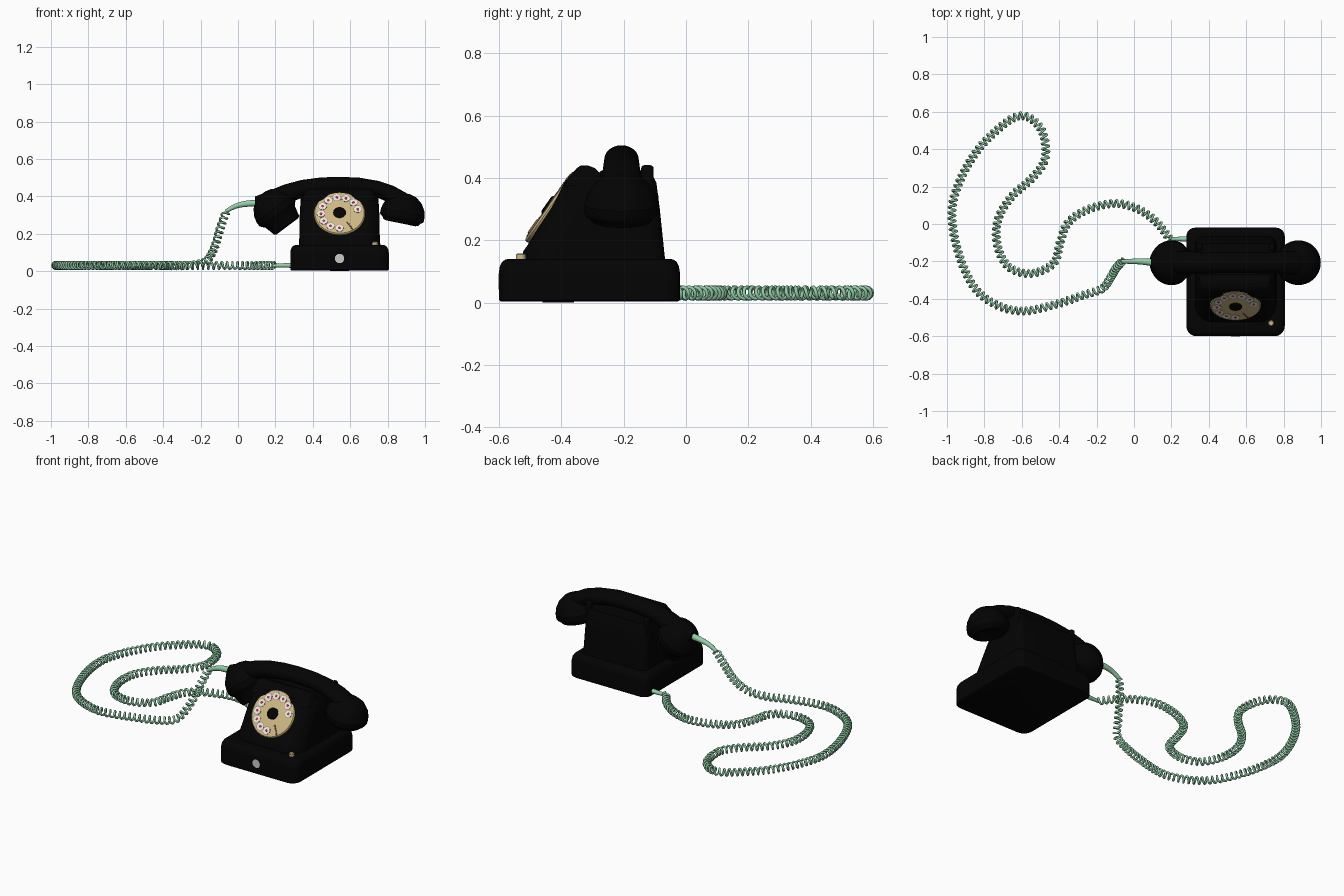
import bpy, bmesh, math
from mathutils import Vector, Matrix

if "Cube" in bpy.data.objects:
    bpy.data.objects.remove(bpy.data.objects["Cube"])


def material(name, r, g, b):
    m = bpy.data.materials.new(name)
    m.use_nodes = True
    m.diffuse_color = (r, g, b, 1)
    m.node_tree.nodes["Principled BSDF"].inputs["Base Color"].default_value = (r, g, b, 1)
    return m


BLACK = material("black_bakelite", .001, .001, .001)
TAN = material("tan_dial", .62, .48, .23)
BRASS = material("dark_brass", .25, .18, .09)
GREEN = material("green_cord", .29, .62, .39)
WHITE = material("white_enamel", .8, .8, .8)
RED = material("red_mark", .5, .03, .05)
GREY = material("light_grey", .6, .6, .58)

CX = .543     # middle of the telephone
HY = -.207    # handset line
TAU = math.tau


def finish(name, bm, mat):
    bmesh.ops.recalc_face_normals(bm, faces=bm.faces)
    me = bpy.data.meshes.new(name)
    bm.to_mesh(me)
    bm.free()
    me.materials.append(mat)
    ob = bpy.data.objects.new(name, me)
    bpy.context.collection.objects.link(ob)
    bpy.ops.object.select_all(action='DESELECT')
    ob.select_set(True)
    bpy.context.view_layer.objects.active = ob
    bpy.ops.object.shade_smooth_by_angle(angle=math.radians(40))


def loft(name, rings, mat, matrix=Matrix()):
    """Skin a list of equal closed rings and cap both ends."""
    bm = bmesh.new()
    vs = [[bm.verts.new(p) for p in ring] for ring in rings]
    n = len(vs[0])
    for a, b in zip(vs, vs[1:]):
        for i in range(n):
            j = (i + 1) % n
            bm.faces.new((a[i], a[j], b[j], b[i]))
    bm.faces.new(vs[0])
    bm.faces.new(vs[-1])
    bm.transform(matrix)
    finish(name, bm, mat)


def rounded_rect(hw, yf, yb, rf, rb, z, n=8):
    """Plan outline with separate front and back corner radii."""
    pts = []
    corners = ((hw - rf, yf + rf, rf, 3), (hw - rb, yb - rb, rb, 0),
               (rb - hw, yb - rb, rb, 1), (rf - hw, yf + rf, rf, 2))
    for x, y, r, quarter in corners:
        for k in range(n + 1):
            a = (quarter + k / n) * math.pi / 2
            pts.append((CX + x + r * math.cos(a), y + r * math.sin(a), z))
    return pts


def circle(r, z, n=40):
    return [(r * math.cos(TAU * i / n), r * math.sin(TAU * i / n), z) for i in range(n)]


def lathe(name, profile, mat, matrix, n=40):
    loft(name, [circle(r, z, n) for r, z in profile], mat, matrix)


def disc(name, r, z0, z1, mat, matrix, n=32):
    lathe(name, ((r, z0), (r, z1)), mat, matrix, n)


def box(name, size, mat, matrix, bevel):
    bm = bmesh.new()
    bmesh.ops.create_cube(bm, size=1, matrix=matrix @ Matrix.Diagonal((*size, 1)))
    bmesh.ops.bevel(bm, geom=bm.edges[:], offset=bevel, segments=3,
                    profile=.5, affect='EDGES')
    finish(name, bm, mat)


def tube(name, points, radii, mat, sides):
    """Round wire along points, turned into a mesh."""
    cu = bpy.data.curves.new(name, 'CURVE')
    cu.dimensions = '3D'
    cu.bevel_depth = 1
    cu.bevel_resolution = sides
    cu.use_fill_caps = True
    sp = cu.splines.new('POLY')
    sp.points.add(len(points) - 1)
    for q, p, r in zip(sp.points, points, radii):
        q.co = (*p, 1)
        q.radius = r
    ob = bpy.data.objects.new(name, cu)
    bpy.context.collection.objects.link(ob)
    cu.materials.append(mat)
    bpy.ops.object.select_all(action='DESELECT')
    ob.select_set(True)
    bpy.context.view_layer.objects.active = ob
    bpy.ops.object.convert(target='MESH')
    bpy.ops.object.shade_smooth_by_angle(angle=math.radians(65))


def spline(pts, steps=24):
    """Catmull-Rom samples through the points."""
    p = [pts[0]] + pts + [pts[-1]]
    out = []
    for a, b, c, d in zip(p, p[1:], p[2:], p[3:]):
        for k in range(steps):
            t = k / steps
            out.append(.5 * (2 * b + (c - a) * t + (2 * a - 5 * b + 4 * c - d) * t * t
                             + (3 * b - a - 3 * c + d) * t ** 3))
    return out + [pts[-1]]


# Base: rounded slab with a softened top edge, on a low foot pad
rings = []
for inset, z in ((.006, .004), (0, .009), (0, .1), (.003, .118), (.01, .131), (.02, .138), (.032, .141)):
    rings.append(rounded_rect(.263 - inset, -.6 + inset, -.02 - inset, .055, .045, z))
loft("base", rings, BLACK)
disc("foot_pad", .05, 0, .01, BLACK, Matrix.Translation((CX, -.41, 0)))

# Body: sloped front with broad rounded front corners
rings = []
for z, hw, yf, yb in ((.13, .219, -.526, -.066), (.165, .216, -.522, -.07), (.185, .215, -.508, -.072),
                      (.3, .213, -.437, -.084), (.385, .208, -.39, -.095), (.405, .2, -.375, -.105)):
    rings.append(rounded_rect(hw, yf, yb, .1, .04, z))
loft("body", rings, BLACK)

# Hood above the dial, leaning back into the cradle
rings = []
for z, hw, yf, yb in ((.375, .2, -.396, -.255), (.415, .19, -.365, -.275),
                      (.432, .18, -.35, -.292), (.44, .165, -.338, -.315)):
    rings.append(rounded_rect(hw, yf, yb, .045 if z < .42 else .025, .01, z))
loft("dial_hood", rings, BLACK)

# Rear cradle prongs
for side, label in ((-1, "right"), (1, "left")):
    box("cradle_prong_" + label, (.03, .04, .1), BLACK,
        Matrix.Translation((CX + side * .193, -.124, .391)), .01)

# Handset: arched handle lofted through oval sections
rings = []
for x, top, low, hy in ((.092, .4, .285, .04), (.13, .414, .29, .06), (.18, .436, .31, .066),
                        (.25, .464, .355, .062), (.34, .488, .392, .058), (.44, .501, .41, .056),
                        (.54, .505, .415, .055), (.65, .5, .41, .056), (.75, .483, .392, .058),
                        (.83, .457, .355, .062), (.9, .418, .32, .064), (.95, .378, .3, .055),
                        (.98, .345, .3, .035)):
    mid, hz = (top + low) / 2, (top - low) / 2
    rings.append([(x, HY + hy * c, mid + hz * s) for c, s, _ in circle(1, 0, 24)])
loft("handset_handle", rings, BLACK)


def facing(x, z, ax, az):
    rot = Vector((ax, 0, az)).to_track_quat('Z', 'Y').to_matrix().to_4x4()
    return Matrix.Translation((x, HY, z)) @ rot


dome = [(.02, -.1), (.055, -.09), (.09, -.062), (.112, -.025), (.117, -.002), (.119, 0), (.119, .03)]
lathe("earpiece", dome + [(.114, .038), (.104, .043), (.094, .058), (.08, .062), (.07, .055)],
      BLACK, facing(.882, .317, -.2, -.98))
lathe("mouthpiece", dome + [(.113, .04), (.098, .055), (.083, .114), (.074, .12), (.06, .1)],
      BLACK, facing(.192, .336, .6, -.8))

# Dial: tan wheel, ringed number spots, hub and finger stop
dial = Matrix.Translation((CX, -.4315, .306)) @ Matrix.Rotation(math.radians(55), 4, 'X')
lathe("dial_wheel", ((.121, -.012), (.135, -.006), (.137, .004), (.132, .01), (.119, .012)), TAN, dial, 48)
lathe("dial_hub", ((.034, .01), (.034, .016), (.028, .02)), BLACK, dial, 32)
for i in range(10):
    a = math.radians(13 + 28.5 * i)
    spot = dial @ Matrix.Translation((.1 * math.cos(a), .1 * math.sin(a), 0))
    disc(f"finger_hole_rim_{i}", .0235, .01, .0128, BRASS, spot, 20)
    disc(f"finger_hole_{i}", .021, .01, .0136, WHITE, spot, 20)
    disc(f"number_mark_{i}", .008, .01, .0144, RED, spot, 10)
stop = dial @ Matrix.Rotation(math.radians(-57), 4, 'Z') @ Matrix.Translation((.1, 0, .014))
box("finger_stop", (.06, .006, .006), BRASS, stop, .0015)

# Small fittings on the base
lathe("top_button", ((.016, .13), (.016, .154), (.012, .158)), TAN, Matrix.Translation((.733, -.53, 0)), 20)
disc("front_badge", .025, 0, .004, GREY,
     Matrix.Translation((CX, -.597, .068)) @ Matrix.Rotation(math.pi / 2, 4, 'X'))

# Cord sleeves
tube("base_sleeve", [(.3, -.08, .032), (.24, -.08, .031), (.185, -.08, .03)], (.015, .012, .009), GREEN, 3)
sleeve = spline([Vector(p) for p in ((.11, HY, .365), (.04, -.2, .36), (-.015, -.2, .347), (-.065, -.2, .32))], 6)
tube("handset_sleeve", sleeve, [.02 - .01 * i / len(sleeve) for i in range(len(sleeve))], GREEN, 3)

# Coiled cord: helix wound around a smooth path
floor = ((.19, -.08), (.12, .01), (.02, .08), (-.1, .11), (-.24, .08), (-.35, .01), (-.395, -.1),
         (-.43, -.21), (-.55, -.265), (-.67, -.23), (-.73, -.115), (-.728, .02), (-.66, .14),
         (-.54, .25), (-.475, .35), (-.485, .48), (-.54, .555), (-.61, .578), (-.7, .53),
         (-.84, .39), (-.94, .21), (-.974, .05), (-.94, -.15), (-.86, -.33), (-.75, -.425),
         (-.6, -.466), (-.42, -.43), (-.27, -.38))
path = [Vector((x, y, .031)) for x, y in floor]
path += [Vector(p) for p in ((-.17, -.345, .055), (-.125, -.285, .13), (-.095, -.235, .23), (-.063, -.2, .32))]
path = spline(path)

PITCH, PER_TURN, COIL, WIRE = .029, 12, .0187, .0062
step = PITCH / PER_TURN
coil, left, normal, turn = [], 0.0, Vector((0, 0, 1)), 0
for a, b in zip(path, path[1:]):
    seg = b - a
    length = seg.length
    t = seg.normalized()
    normal = (normal - t * normal.dot(t)).normalized()
    side = t.cross(normal)
    while left < length:
        ang = TAU * turn / PER_TURN
        coil.append(a + t * left + COIL * (normal * math.cos(ang) + side * math.sin(ang)))
        turn += 1
        left += step
    left -= length
tube("coiled_cord", coil, [WIRE] * len(coil), GREEN, 1)
